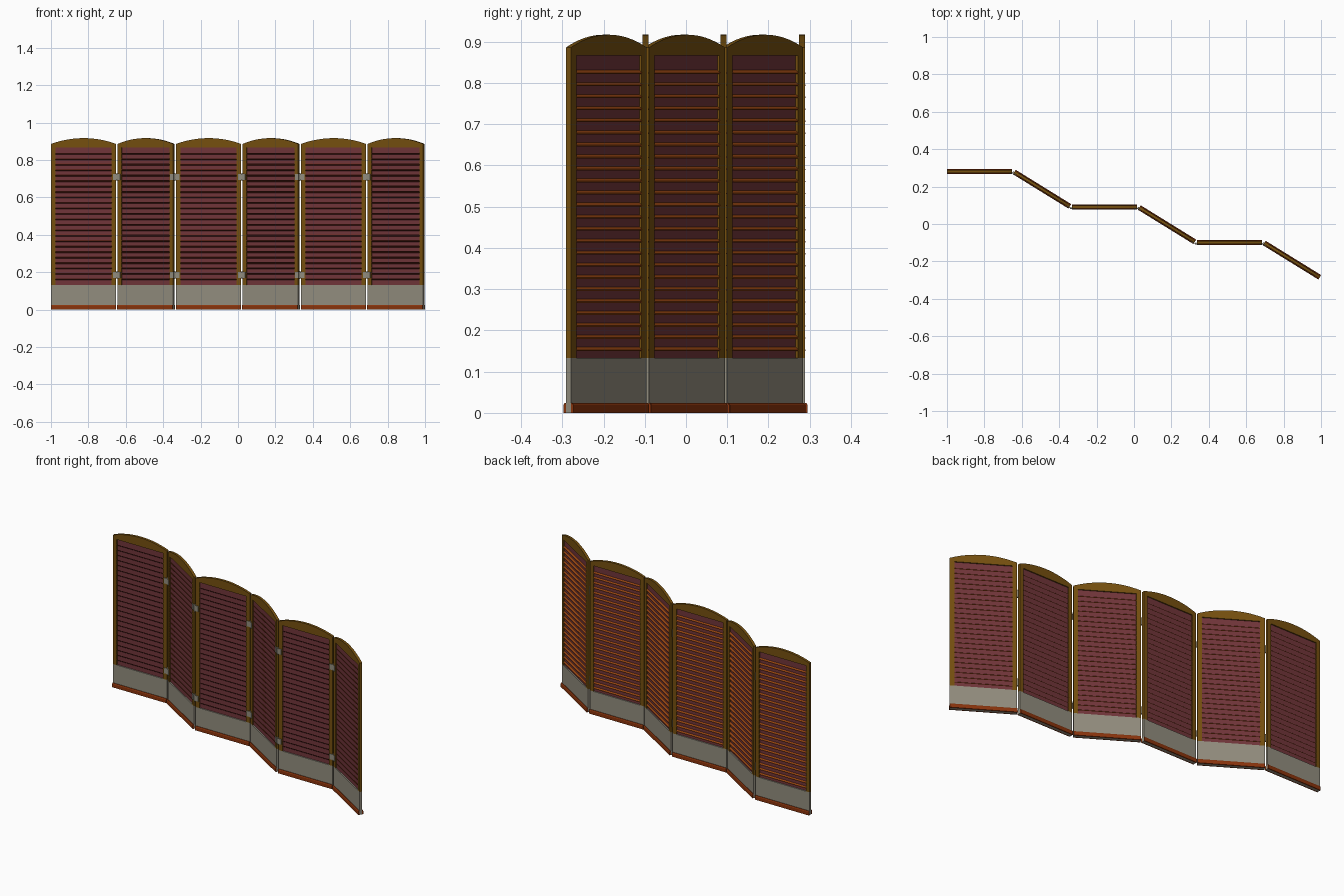
import bpy, bmesh, math
from mathutils import Matrix, Vector

if "Cube" in bpy.data.objects:
    bpy.data.objects.remove(bpy.data.objects["Cube"])

# Colours given as sRGB hex, stored linear
def mat(name, hexa):
    def lin(c):
        c /= 255
        return c / 12.92 if c <= 0.04045 else ((c + 0.055) / 1.055) ** 2.4
    m = bpy.data.materials.new(name)
    m.diffuse_color = (lin(hexa >> 16), lin(hexa >> 8 & 255), lin(hexa & 255), 1)
    m.use_nodes = True
    m.node_tree.nodes["Principled BSDF"].inputs["Base Color"].default_value = m.diffuse_color
    return m

BROWN = mat("brown frame", 0x76500F)
ORANGE = mat("orange slat top", 0x984612)
MAROON = mat("maroon slat underside", 0x752F22)
PLUM = mat("plum sheet", 0x71353A)
GREY = mat("stone grey", 0x928D7E)
RUST = mat("rust skirting", 0x8A340C)

W, T, PITCH, ANGLE = 0.349, 0.0146, 0.361, math.radians(-31.7)
STILE, BASE, RAIL, SHOULDER, TOP = 0.024, 0.133, 0.866, 0.886, 0.917
LW = W - 2 * STILE

def prism(bm, pts, a, b, axis):
    """Extrude a 2D outline from a to b: axis 'x' takes (y,z), 'y' takes (x,z)."""
    def place(p, t):
        return (t, p[0], p[1]) if axis == "x" else (p[0], t, p[1])
    lo = [bm.verts.new(place(p, a)) for p in pts]
    hi = [bm.verts.new(place(p, b)) for p in pts]
    bm.faces.new(lo)
    bm.faces.new(hi[::-1])
    n = len(pts)
    for i in range(n):
        bm.faces.new((lo[i], hi[i], hi[(i + 1) % n], lo[(i + 1) % n]))

def rect(x0, x1, z0, z1):
    return [(x0, z0), (x1, z0), (x1, z1), (x0, z1)]

def finish(name, bm, mats):
    bmesh.ops.recalc_face_normals(bm, faces=bm.faces)
    me = bpy.data.meshes.new(name)
    bm.to_mesh(me)
    bm.free()
    for m in mats:
        me.materials.append(m)
    return me

parts = {}

# Frame: two stiles and an arched crown
bm = bmesh.new()
for s in (-1, 1):
    x0, x1 = sorted((s * W / 2, s * (W / 2 - STILE)))
    prism(bm, rect(x0, x1, BASE, RAIL), -T / 2, T / 2, "y")
sag = TOP - SHOULDER
R = ((W / 2) ** 2 + sag ** 2) / (2 * sag)
arc = []
for i in range(17):
    x = W / 2 - W * i / 16
    arc.append((x, TOP - R + math.sqrt(R * R - x * x)))
prism(bm, [(-W / 2, RAIL), (W / 2, RAIL)] + arc, -T / 2, T / 2, "y")
parts["frame"] = finish("frame", bm, [BROWN])

# Solid lower panel
bm = bmesh.new()
prism(bm, rect(-W / 2, W / 2, 0, BASE), -T / 2, T / 2, "y")
parts["lower_panel"] = finish("lower_panel", bm, [GREY])

# Skirting strips front and back, chamfered at the top
bm = bmesh.new()
for s in (-1, 1):
    prism(bm, [(s * T / 2, 0), (s * 0.014, 0), (s * 0.014, 0.019),
               (s * 0.011, 0.024), (s * T / 2, 0.024)], -W / 2, W / 2, "x")
parts["skirting"] = finish("skirting", bm, [RUST])

# Thin sheet behind the slats
bm = bmesh.new()
prism(bm, rect(-LW / 2, LW / 2, BASE, RAIL), -0.001, 0.001, "y")
parts["backing_sheet"] = finish("backing_sheet", bm, [PLUM])

# Slats rising from back to front; top and back faces orange, the rest maroon
bm = bmesh.new()
D, RISE, E = 0.009, 0.007, 0.0015
for i in range(24):
    z = 0.1585 + i * 0.0292
    prism(bm, [(D, z - RISE - E), (D, z - RISE + E),
               (-D, z + RISE + E), (-D, z + RISE - E)], -LW / 2, LW / 2, "x")
me = finish("slats", bm, [ORANGE, MAROON])
for p in me.polygons:
    p.material_index = 0 if p.normal.y > 0.1 else 1
parts["slats"] = me

# Hinge leaf, mirrored to each panel edge, and knuckle
def leaf(s):
    bm = bmesh.new()
    x0, x1 = sorted((s * (W / 2 - 0.018), s * (PITCH / 2 - 0.002)))
    prism(bm, rect(x0, x1, -0.016, 0.016), -T / 2 - 0.003, -T / 2 + 0.001, "y")
    return finish("hinge_leaf", bm, [GREY])
leaves = {s: leaf(s) for s in (-1, 1)}
bm = bmesh.new()
bmesh.ops.create_cone(bm, cap_ends=True, segments=12, radius1=0.005,
                      radius2=0.005, depth=0.042)
knuckle = finish("hinge_knuckle", bm, [GREY])

def add(name, me, matrix):
    ob = bpy.data.objects.new(name, me)
    bpy.context.collection.objects.link(ob)
    ob.matrix_world = matrix

# Six panels in a zigzag run
pivot = Vector((-1.0 - (PITCH - W) / 2, 0.281, 0))
for k in range(6):
    a = ANGLE if k % 2 else 0
    step = Vector((math.cos(a), math.sin(a), 0)) * PITCH
    M = Matrix.Translation(pivot + step / 2) @ Matrix.Rotation(a, 4, "Z")
    for name, me in parts.items():
        add(f"{name}_{k + 1}", me, M)
    for z in (0.185, 0.71):
        up = Matrix.Translation((0, 0, z))
        for s in (-1, 1):
            if 0 <= k + (s - 1) // 2 < 5:
                add(f"hinge_leaf_{k + 1}", leaves[s], M @ up)
        if k:
            add(f"hinge_knuckle_{k}", knuckle,
                Matrix.Translation(pivot + Vector((0, -0.006, z))))
    pivot = pivot + step
